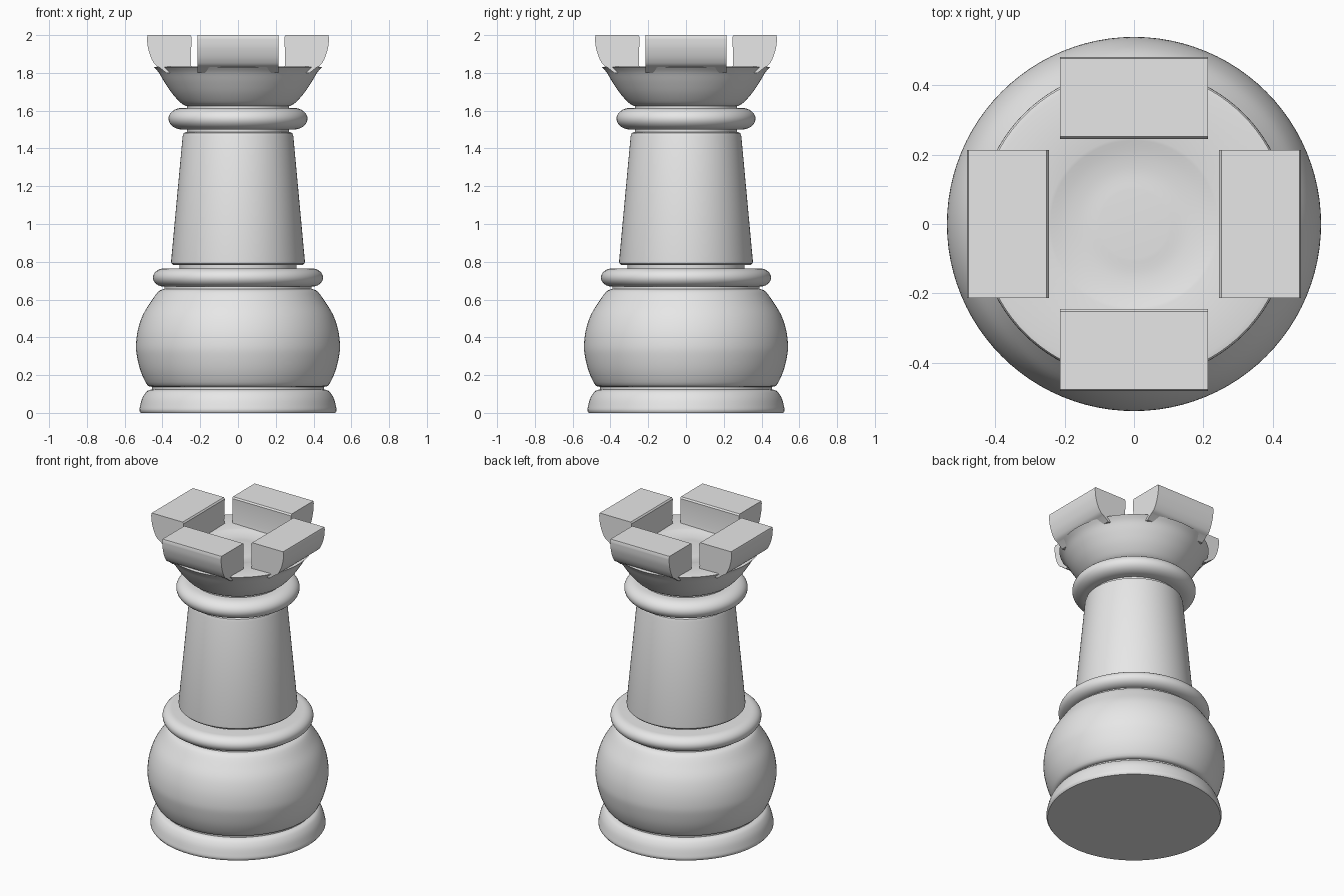
import bpy
import bmesh
from math import cos, sin, pi, radians
from mathutils import Matrix, Vector

cube = bpy.data.objects.get("Cube")
if cube:
    bpy.data.objects.remove(cube, do_unlink=True)

grey = bpy.data.materials.new("light_grey")
grey.use_nodes = True
grey.diffuse_color = (0.8, 0.8, 0.8, 1)
grey.node_tree.nodes["Principled BSDF"].inputs["Base Color"].default_value = (0.8, 0.8, 0.8, 1)


def finish(name, bm, angle):
    """Turn a bmesh into a smoothly shaded grey object."""
    bmesh.ops.recalc_face_normals(bm, faces=bm.faces)
    mesh = bpy.data.meshes.new(name)
    bm.to_mesh(mesh)
    bm.free()
    mesh.materials.append(grey)
    obj = bpy.data.objects.new(name, mesh)
    bpy.context.collection.objects.link(obj)
    bpy.ops.object.select_all(action="DESELECT")
    obj.select_set(True)
    bpy.context.view_layer.objects.active = obj
    bpy.ops.object.shade_smooth_by_angle(angle=radians(angle))
    return obj


def rounded(points, steps=4):
    """Pass a smooth curve through the profile points."""
    pts = [Vector(p) for p in points]
    pts = [pts[0]] + pts + [pts[-1]]
    out = []
    for a, b, c, d in zip(pts, pts[1:], pts[2:], pts[3:]):
        for i in range(steps):
            t = i / steps
            out.append(0.5 * (2 * b + (c - a) * t + (2 * a - 5 * b + 4 * c - d) * t**2
                              + (3 * b - a - 3 * c + d) * t**3))
    return [tuple(p) for p in out] + [tuple(points[-1])]


def lathe(name, profile, segments=96):
    """Turn a (radius, height) profile around z, closed on the axis."""
    profile = [(0, profile[0][1])] + profile + [(0, profile[-1][1])]
    bm = bmesh.new()
    verts = [bm.verts.new((r, 0, z)) for r, z in profile]
    edges = [bm.edges.new(pair) for pair in zip(verts, verts[1:])]
    bmesh.ops.spin(bm, geom=verts + edges, cent=(0, 0, 0), axis=(0, 0, 1),
                   angle=2 * pi, steps=segments, use_merge=True)
    bmesh.ops.remove_doubles(bm, verts=bm.verts, dist=0.0001)
    return finish(name, bm, 40)


def ring(name, radius, low, high, bulge):
    """Flattened collar with a rounded rim."""
    mid, half = (low + high) / 2, (high - low) / 2
    rim = [(radius - bulge + bulge * cos(a), mid + half * sin(a))
           for a in [pi * (i / 16 - 0.5) for i in range(17)]]
    return lathe(name, rim)


# Foot, belly and the necks between the parts
lathe("foot", [(0.515, 0), (0.522, 0.01)] + rounded(
    [(0.522, 0.02), (0.508, 0.075), (0.485, 0.112), (0.46, 0.124)]))
lathe("foot_neck", [(0.455, 0.11), (0.455, 0.16)])
lathe("belly", rounded([(0.455, 0.138), (0.482, 0.15), (0.515, 0.22), (0.535, 0.3),
                        (0.54, 0.36), (0.53, 0.44), (0.503, 0.52), (0.46, 0.59),
                        (0.422, 0.642), (0.395, 0.655)]))
lathe("belly_neck", [(0.39, 0.64), (0.39, 0.69)])
ring("lower_collar", 0.45, 0.668, 0.765, 0.06)

# Tapered shaft
lathe("shaft_neck", [(0.31, 0.75), (0.31, 0.8)])
lathe("shaft", [(0.325, 0.782), (0.345, 0.784), (0.353, 0.792), (0.354, 0.805),
                (0.293, 1.465), (0.288, 1.481), (0.275, 1.488)])
lathe("upper_neck", [(0.27, 1.47), (0.27, 1.65)])
ring("upper_collar", 0.368, 1.5, 1.615, 0.075)

# Cup with a shallow dished floor
lathe("cup", rounded([(0.275, 1.625), (0.305, 1.643), (0.35, 1.693), (0.39, 1.752),
                      (0.42, 1.802), (0.445, 1.83)])
      + [(0.43, 1.833)] + rounded([(0.25, 1.828), (0.2, 1.817), (0.15, 1.812), (0.1, 1.814)]))

# Four battlements: a flared section extruded sideways
outer = rounded([(0.482, 1.985), (0.478, 1.94), (0.466, 1.895), (0.453, 1.865),
                 (0.437, 1.842), (0.415, 1.828)])
section = [(0.253, 1.998), (0.478, 1.998)] + outer + [(0.38, 1.8), (0.24, 1.8), (0.25, 1.85)]
section = [(y, 2 if z > 1.99 else z) for y, z in section] + [(0.246, 1.99)]
for i, side in enumerate(("back", "right", "front", "left")):
    # The order runs counter-clockwise as seen from above
    bm = bmesh.new()
    face = bm.faces.new([bm.verts.new((-0.214, y, z)) for y, z in section])
    grown = bmesh.ops.extrude_face_region(bm, geom=[face])["geom"]
    bmesh.ops.translate(bm, vec=(0.428, 0, 0),
                        verts=[v for v in grown if isinstance(v, bmesh.types.BMVert)])
    side_name = {"right": "right", "left": "left"}.get(side, side)
    bmesh.ops.transform(bm, matrix=Matrix.Rotation(i * pi / 2, 4, "Z"), verts=bm.verts)
    finish(side_name + "_battlement", bm, 35)
